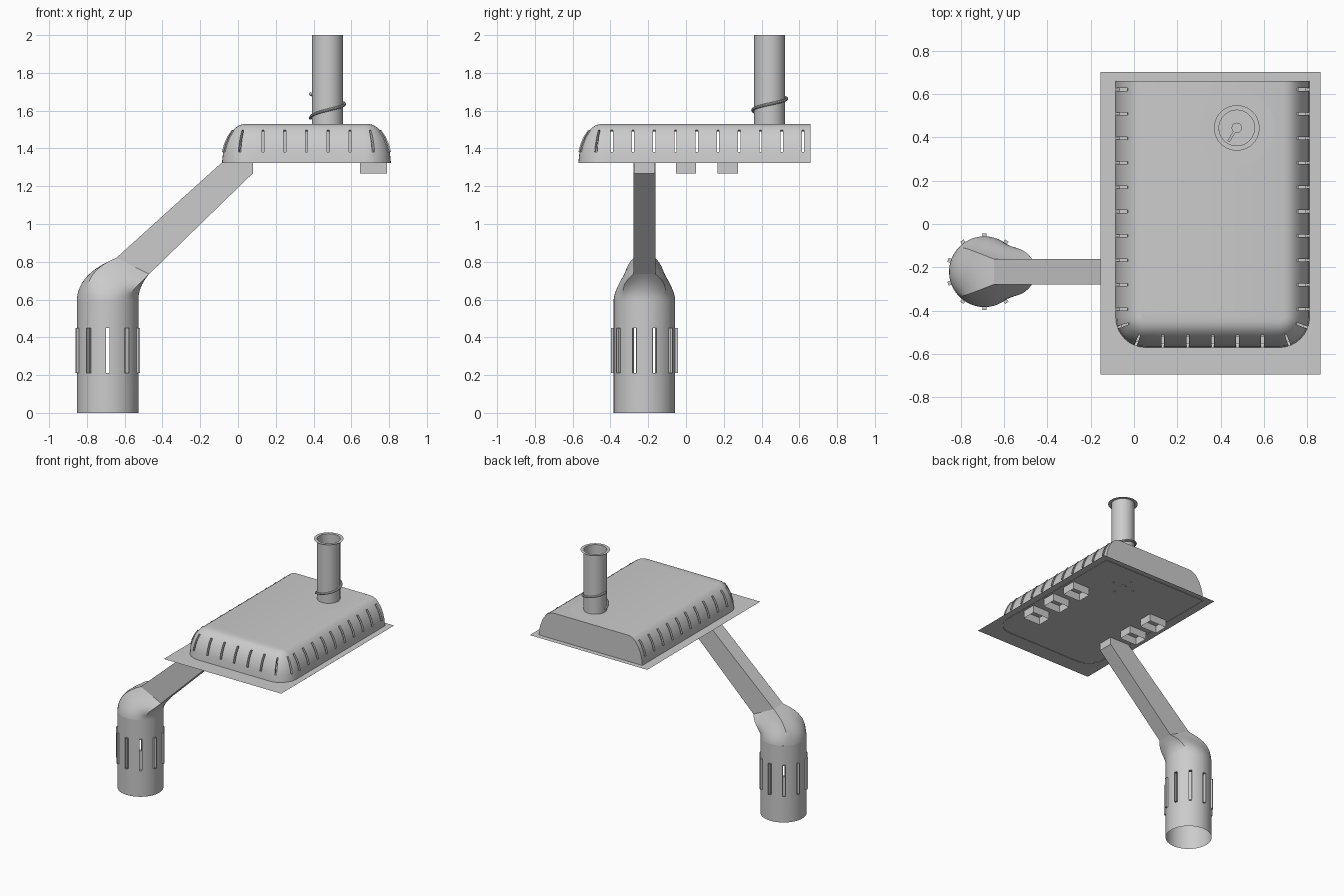
import bpy, bmesh
from math import sin, cos, pi, radians
from mathutils import Vector

if "Cube" in bpy.data.objects:
    bpy.data.objects.remove(bpy.data.objects["Cube"])


def make(name, verts, faces, smooth=35):
    me = bpy.data.meshes.new(name)
    me.from_pydata([tuple(v) for v in verts], [], faces)
    ob = bpy.data.objects.new(name, me)
    bpy.context.collection.objects.link(ob)
    bpy.ops.object.select_all(action='DESELECT')
    ob.select_set(True)
    bpy.context.view_layer.objects.active = ob
    if smooth:
        bpy.ops.object.shade_smooth_by_angle(angle=radians(smooth))
    return ob


def loft(name, rings, cap=False):
    """Closed rings joined by quads."""
    n = len(rings[0])
    verts = [p for r in rings for p in r]
    faces = [(k*n+i, k*n+(i+1) % n, (k+1)*n+(i+1) % n, (k+1)*n+i)
             for k in range(len(rings)-1) for i in range(n)]
    if cap:
        faces += [tuple(range(n))[::-1], tuple(range(len(verts)-n, len(verts)))]
    return make(name, verts, faces)


def circle(c, r, z, n=40):
    return [(c[0]+r*cos(2*pi*i/n), c[1]+r*sin(2*pi*i/n), z) for i in range(n)]


def slotted(pt, nu, nv, slots, rows, inner, outer, closed):
    """Grid surface with open slots, each lined by a thin raised lip."""
    verts = [pt(i, j, 0) for j in range(nv) for i in range(nu)]
    faces = []
    r0, r1 = rows
    for j in range(nv-1):
        for i in range(nu if closed else nu-1):
            if i in slots and r0 <= j < r1:
                continue
            k = (i+1) % nu
            faces.append((j*nu+i, j*nu+k, (j+1)*nu+k, (j+1)*nu+i))
    for i in slots:
        k = (i+1) % nu
        loop = ([(i, j) for j in range(r0, r1+1)]
                + [(k, j) for j in range(r1, r0-1, -1)])
        b, m = len(verts), len(loop)
        verts += [pt(u, v, o) for o in (inner, outer) for u, v in loop]
        faces += [(b+q, b+(q+1) % m, b+m+(q+1) % m, b+m+q) for q in range(m)]
    return verts, faces


# Slotted socket tube
TX, TY, R = -0.69, -0.22, 0.163
angles, tube_slots = [], set()
for s in range(10):
    tube_slots.add(len(angles))
    angles += [18+36*s+d for d in (-3.2, 3.2, 10.6, 18, 25.4)]
tz = [0, 0.21, 0.45, 0.60]


def tube_pt(i, j, o):
    a = radians(angles[i])
    return (TX+(R+o)*cos(a), TY+(R+o)*sin(a), tz[j])


make("socket_tube", *slotted(tube_pt, len(angles), 4, tube_slots, (1, 2),
                             -0.012, 0.014, True))


# Elbow blending from round tube to rectangular arm
def bez(a, b, c, t):
    return Vector(a)*(1-t)**2 + Vector(b)*2*t*(1-t) + Vector(c)*t*t


AY = 0.058
rings = []
for k in range(13):
    t = k/12
    out = bez((-0.853, 0.60), (-0.845, 0.74), (-0.645, 0.82), t)
    inn = bez((-0.527, 0.60), (-0.527, 0.67), (-0.47, 0.735), t)
    mid, half = (out+inn)/2, (inn-out)/2
    wy = R+(AY-R)*t**1.5
    s = t*t*(3-2*t)
    ring = []
    for i in range(48):
        c, d = cos(2*pi*i/48), sin(2*pi*i/48)
        f = 1+s*(1/max(abs(c), abs(d))-1)
        p = mid+half*c*f
        ring.append((p.x, TY+wy*d*f, p.y))
    rings.append(ring)
loft("elbow", rings)

# Arm
side = [(-0.645, 0.82), (-0.47, 0.735), (0.08, 1.27), (0.08, 1.326), (-0.085, 1.326)]
loft("arm", [[(x, TY+y, z) for x, z in side] for y in (AY, -AY)], cap=True)

# Thin mounting plate
make("plate", [(-0.155, -0.695, 1.326), (0.86, -0.695, 1.326),
               (0.86, 0.70, 1.326), (-0.155, 0.70, 1.326)], [(0, 1, 2, 3)], 0)

# Rounded housing with vent slots, flat closed back
CX, X0, Y0, YB, CR, H = 0.3625, -0.085, -0.57, 0.66, 0.14, 0.006
half, hs = [(X0, YB, -1, 0)], []
for i in range(10):
    y = 0.62-0.1125*i
    hs.append(len(half))
    half += [(X0, y+H, -1, 0), (X0, y-H, -1, 0)]
for a in (180, 190, 197.5, 202.5, 213, 225, 237, 247.5, 252.5, 260, 270):
    if a in (197.5, 247.5):
        hs.append(len(half))
    c, s = cos(radians(a)), sin(radians(a))
    half.append((X0+CR+CR*c, Y0+CR+CR*s, c, s))
for d in (0.23, 0.115):
    hs.append(len(half))
    half += [(CX-d-H, Y0, 0, -1), (CX-d+H, Y0, 0, -1)]
half.append((CX-H, Y0, 0, -1))
path = half+[(2*CX-x, y, -nx, ny) for x, y, nx, ny in reversed(half)]
N = len(path)
slots = set(hs) | {N-2-i for i in hs} | {len(half)-1}
prof = [(0, 1.322), (0.006, 1.38), (0.017, 1.42), (0.034, 1.46), (0.058, 1.495),
        (0.075, 1.512), (0.095, 1.524), (0.12, 1.53)]


def shell_pt(i, j, o):
    x, y, nx, ny = path[i]
    d, z = prof[j]
    d -= o
    return (x-nx*d, y-ny*d, z+o*0.4)


sv, sf = slotted(shell_pt, N, len(prof), slots, (1, 4), -0.015, 0.006, False)
top = (len(prof)-1)*N
sf.append(tuple(range(top, top+N)))
sf.append(tuple(j*N for j in range(len(prof)))
          + tuple(j*N+N-1 for j in reversed(range(len(prof)))))
make("housing", sv, sf)

# Open-bottomed sockets under the plate
for i, (x, y) in enumerate([(0.717, -0.22), (0.717, 0), (0.717, 0.22),
                            (0.008, 0), (0.008, 0.22)]):
    loft(f"under_socket_{i+1}",
         [[(x+a*0.072, y+b*0.054, z) for a, b in ((-1, -1), (1, -1), (1, 1), (-1, 1))]
          for z in (1.268, 1.326)])

# Pole with thin top flange, base disc and centre pin
P = (0.474, 0.443)
loft("pole", [circle(P, 0.082, 1.53), circle(P, 0.082, 2.0)])
loft("pole_flange", [circle(P, 0.105, 2.0), circle(P, 0.082, 2.0)])
make("base_disc", circle(P, 0.175, 1.532, 48), [tuple(range(48))])
loft("centre_pin", [circle(P, 0.024, 1.322, 20), circle(P, 0.024, 1.57, 20)], cap=True)
for i in range(4):
    c = (P[0]+0.09*cos(pi/2*i), P[1]+0.09*sin(pi/2*i))
    loft(f"screw_{i+1}", [circle(c, 0.008, 1.322, 10), circle(c, 0.008, 1.33, 10)], cap=True)

# Pin lever inside the pole
a, b = Vector((P[0], P[1], 1.56)), Vector((0.435, 0.38, 1.56))
n = Vector((b.y-a.y, a.x-b.x, 0)).normalized()*0.006
loft("pin_lever", [[p+n*s+Vector((0, 0, h)) for s, h in
                    ((-1, -.006), (1, -.006), (1, .006), (-1, .006))] for p in (a, b)], cap=True)

# Wire coil around the pole foot
coil = []
for k in range(61):
    t = k/60
    an = pi+2*pi*t
    z = 1.56+0.13*t**0.8
    coil.append([(P[0]+(0.09+0.008*cos(q*pi/4))*cos(an),
                  P[1]+(0.09+0.008*cos(q*pi/4))*sin(an),
                  z+0.008*sin(q*pi/4)) for q in range(8)][::-1])
loft("pole_coil", coil, cap=True)
